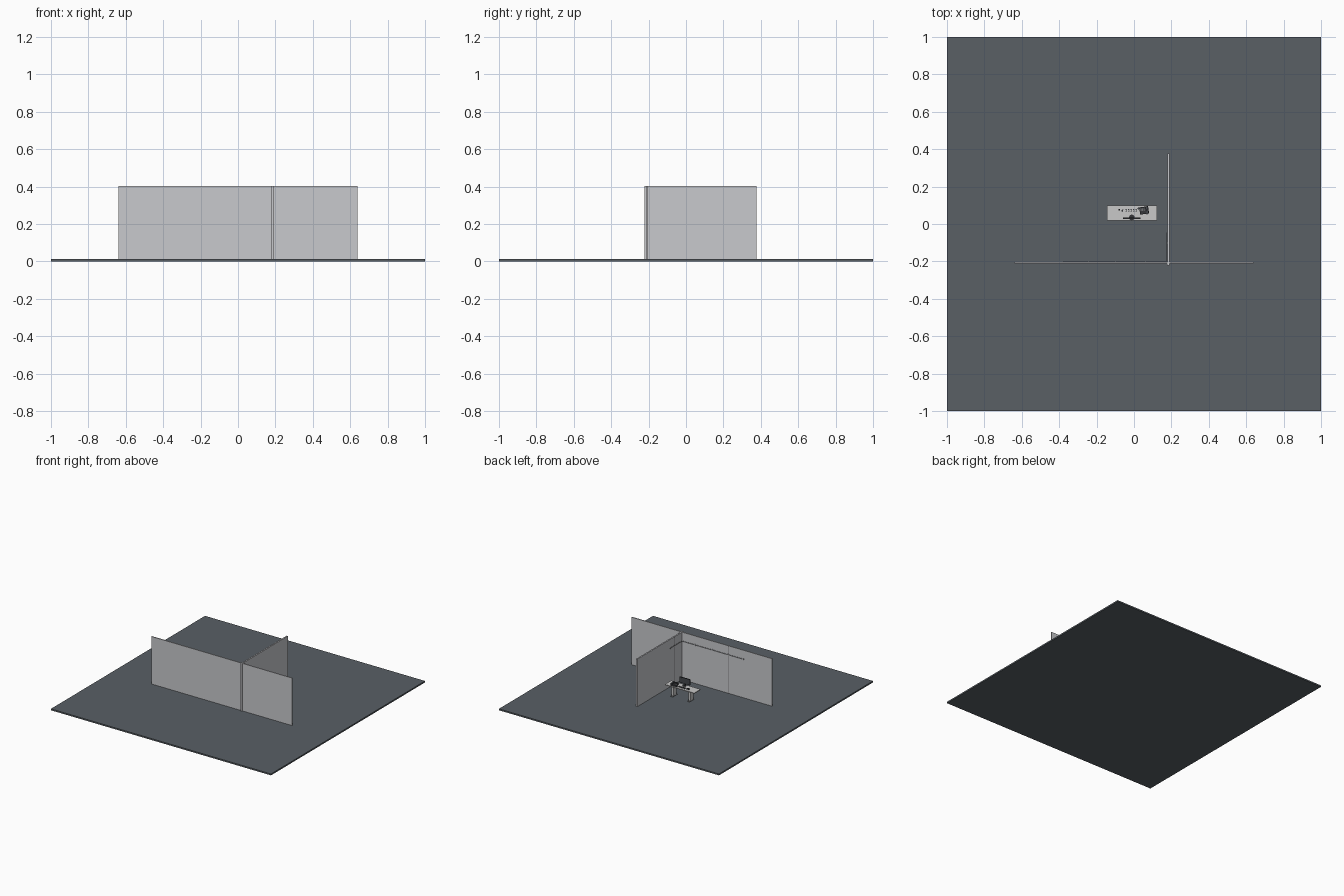
import bpy, math
from mathutils import Matrix

if "Cube" in bpy.data.objects:
    bpy.data.objects.remove(bpy.data.objects["Cube"])

def mat(name, r, g, b):
    m = bpy.data.materials.new(name)
    m.diffuse_color = (r, g, b, 1)
    m.use_nodes = True
    m.node_tree.nodes["Principled BSDF"].inputs["Base Color"].default_value = m.diffuse_color
    return m

FLOOR = mat("slate_floor", 0.10, 0.115, 0.13)
WALL = mat("pale_grey_wall", 0.58, 0.585, 0.61)
TRIM = mat("mid_grey_trim", 0.22, 0.225, 0.235)
DESK = mat("light_desk", 0.58, 0.58, 0.58)
DARK = mat("charcoal_plastic", 0.035, 0.037, 0.042)
SCREEN = mat("dark_screen", 0.06, 0.065, 0.075)

def box(name, x0, x1, y0, y1, z0, z1, m, turn=0, tilt=0):
    """Box from its extents, optionally turned about z and tilted about x."""
    bpy.ops.mesh.primitive_cube_add(size=1)
    o = bpy.context.object
    o.name = name
    o.data.transform(Matrix.Diagonal((x1 - x0, y1 - y0, z1 - z0, 1)))
    o.location = ((x0 + x1) / 2, (y0 + y1) / 2, (z0 + z1) / 2)
    o.rotation_euler = (math.radians(tilt), 0, math.radians(turn))
    o.data.materials.append(m)
    return o

def rod(name, x, y, z0, z1, r, m, sides=12):
    bpy.ops.mesh.primitive_cylinder_add(vertices=sides, radius=r, depth=z1 - z0,
                                        location=(x, y, (z0 + z1) / 2))
    o = bpy.context.object
    o.name = name
    o.data.materials.append(m)
    bpy.ops.object.shade_smooth_by_angle()
    return o

# Floor slab
F = 0.012
box("floor", -1, 1, -1, 1, 0, F, FLOOR)

# Partition walls
box("front_wall_left", -0.64, 0.177, -0.212, -0.204, F, 0.402, WALL)
box("front_wall_right", 0.190, 0.64, -0.212, -0.204, F, 0.402, WALL)
box("side_wall", 0.178, 0.189, -0.205, 0.378, F, 0.402, WALL)
box("wall_post", 0.176, 0.191, -0.221, -0.203, F, 0.402, WALL)

# Joint strips on the inner wall faces
box("front_wall_joint", -0.250, -0.244, -0.205, -0.2025, F, 0.400, TRIM)
box("side_wall_joint", 0.1765, 0.1785, -0.103, -0.098, F, 0.400, TRIM)

# Picture rail with brackets, turning the corner
box("rail_front", -0.385, 0.176, -0.201, -0.198, 0.326, 0.333, TRIM)
box("rail_side", 0.1745, 0.1770, -0.201, -0.045, 0.326, 0.333, TRIM)
for i, x in enumerate((-0.38, -0.245, -0.10, 0.06)):
    box(f"rail_bracket_{i}", x - 0.004, x + 0.004, -0.205, -0.197, 0.324, 0.335, WALL)

# Desk: top, modesty panel and two panel legs with feet
T = 0.104
box("desk_top", -0.145, 0.122, 0.018, 0.100, T - 0.006, T, DESK)
for side, x in (("left", -0.085), ("right", 0.068)):
    box(f"desk_leg_{side}", x - 0.009, x + 0.009, 0.040, 0.078, F, T - 0.006, DESK)
    box(f"desk_foot_{side}", x - 0.010, x + 0.010, 0.030, 0.088, F, F + 0.005, TRIM)
box("desk_beam", -0.076, 0.059, 0.056, 0.061, T - 0.020, T - 0.006, TRIM)

# Monitor facing the back
rod("monitor_base", -0.012, 0.035, T, T + 0.003, 0.015, DARK, 20)
rod("monitor_stem", -0.012, 0.030, T, T + 0.022, 0.004, DARK)
box("monitor_case", -0.058, 0.034, 0.027, 0.034, T + 0.014, T + 0.062, DARK)
box("monitor_screen", -0.054, 0.030, 0.034, 0.0345, T + 0.019, T + 0.058, SCREEN)

# Telephone: sloped body, handset and keys
box("phone_body", 0.030, 0.078, 0.055, 0.092, T, T + 0.012, DARK, 8)
box("phone_rest", 0.032, 0.076, 0.053, 0.065, T + 0.008, T + 0.019, DARK, 8)
box("phone_handset", 0.064, 0.076, 0.052, 0.095, T + 0.014, T + 0.021, SCREEN, 8)
for r in range(3):
    for c in range(3):
        x, y = 0.036 + c * 0.008, 0.070 + r * 0.006
        box(f"phone_key_{r}_{c}", x, x + 0.005, y, y + 0.004, T + 0.011, T + 0.0135, TRIM, 8)

# Keyboard as rows of separate keys, and a mouse
for r in range(2):
    for c in range(5):
        x, y = -0.045 + c * 0.013, 0.066 + r * 0.010
        box(f"keyboard_key_{r}_{c}", x, x + 0.008, y, y + 0.005, T, T + 0.004, DARK, 6)
box("mouse", -0.066, -0.058, 0.066, 0.078, T, T + 0.005, DARK, -12)

# Small desk items
rod("pen_cup", -0.079, 0.076, T, T + 0.013, 0.005, DARK)
rod("drink_cup", 0.024, 0.083, T, T + 0.012, 0.005, SCREEN)
